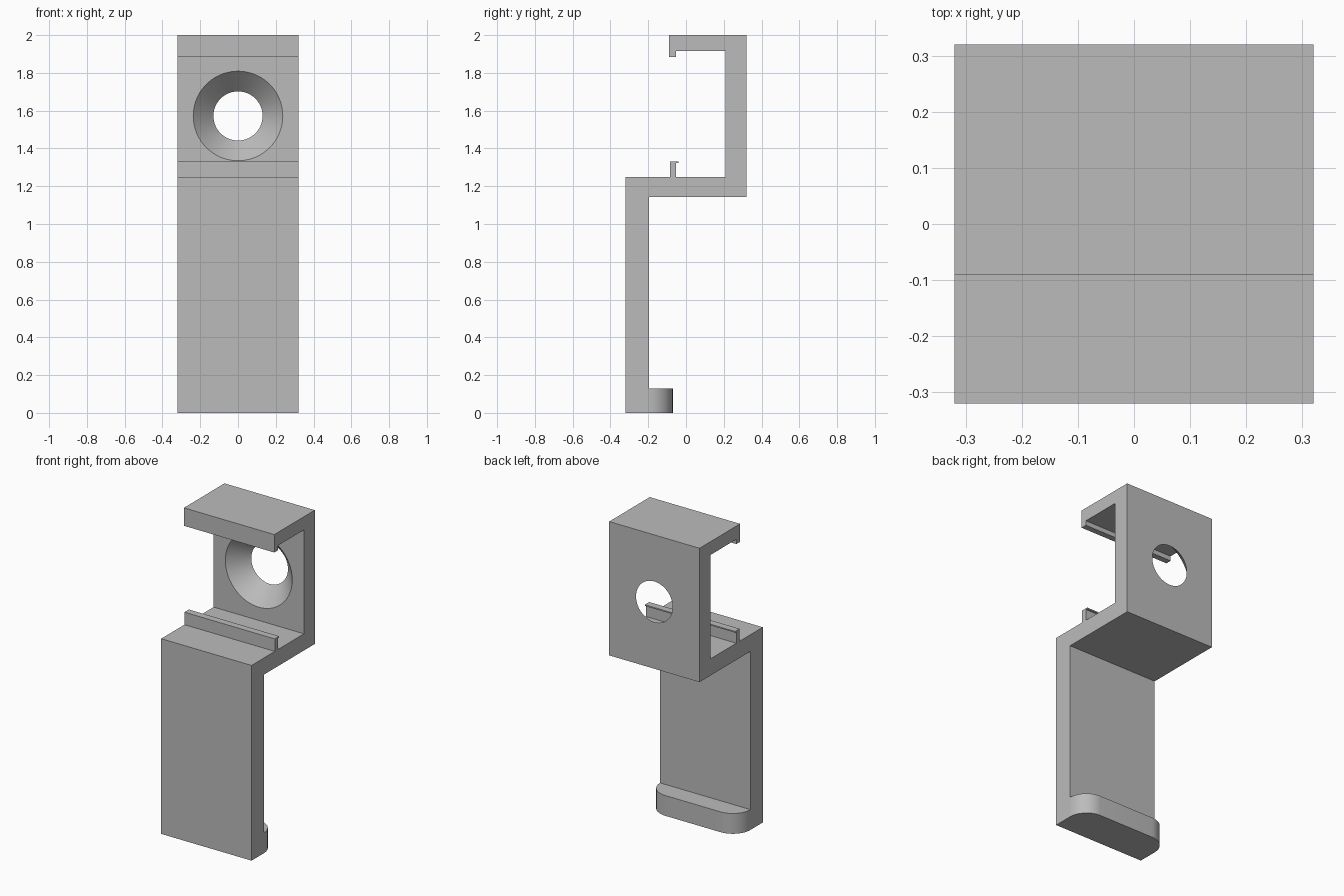
import bpy, bmesh
from math import sin, cos, pi
from mathutils import Matrix, Vector

cube = bpy.data.objects.get("Cube")
if cube:
    bpy.data.objects.remove(cube, do_unlink=True)

HALF_W = 0.32

grey = bpy.data.materials.new("plain grey")
grey.use_nodes = True
grey.diffuse_color = (0.5, 0.5, 0.5, 1)
grey.node_tree.nodes["Principled BSDF"].inputs["Base Color"].default_value = (0.5, 0.5, 0.5, 1)


def finish(name, bm):
    """Turn a bmesh into a named object with outward normals."""
    bmesh.ops.recalc_face_normals(bm, faces=bm.faces)
    mesh = bpy.data.meshes.new(name)
    bm.to_mesh(mesh)
    bm.free()
    mesh.materials.append(grey)
    obj = bpy.data.objects.new(name, mesh)
    bpy.context.collection.objects.link(obj)
    return obj


def extrude_outline(name, points, direction):
    """Sweep a closed outline straight along a direction."""
    bm = bmesh.new()
    face = bm.faces.new([bm.verts.new(p) for p in points])
    swept = bmesh.ops.extrude_face_region(bm, geom=[face])["geom"]
    verts = [g for g in swept if isinstance(g, bmesh.types.BMVert)]
    bmesh.ops.translate(bm, verts=verts, vec=Vector(direction))
    return finish(name, bm)


def activate(obj):
    bpy.ops.object.select_all(action="DESELECT")
    obj.select_set(True)
    bpy.context.view_layer.objects.active = obj


# Bracket side profile (y, z): front plate, shelf with ridge, back wall, top hook
profile = [
    (-0.32, 0), (-0.195, 0), (-0.195, 1.143), (0.32, 1.143), (0.32, 2),
    (-0.09, 2), (-0.09, 1.885), (-0.052, 1.885), (-0.052, 1.915),
    (0.21, 1.915), (0.21, 1.25), (-0.052, 1.25), (-0.052, 1.322),
    (-0.04, 1.322), (-0.04, 1.33), (-0.085, 1.33), (-0.085, 1.25), (-0.32, 1.25),
]
bracket = extrude_outline("bracket", [(-HALF_W, y, z) for y, z in profile], (2 * HALF_W, 0, 0))

# Countersunk screw hole through the back wall
WALL_FRONT, WALL_BACK, WIDE, NARROW, MARGIN = 0.21, 0.32, 0.237, 0.13, 0.05
slope = (WIDE - NARROW) / (WALL_BACK - WALL_FRONT)
bm = bmesh.new()
bmesh.ops.create_cone(
    bm, cap_ends=True, segments=96,
    radius1=WIDE + slope * MARGIN, radius2=NARROW - slope * MARGIN,
    depth=WALL_BACK - WALL_FRONT + 2 * MARGIN,
    matrix=Matrix.Translation((0, (WALL_FRONT + WALL_BACK) / 2, 1.572))
    @ Matrix.Rotation(-pi / 2, 4, "X"))
cutter = finish("screw_hole_cutter", bm)
cutter.hide_render = True

activate(bracket)
cut = bracket.modifiers.new("screw hole", "BOOLEAN")
cut.operation = "DIFFERENCE"
cut.solver = "EXACT"
cut.object = cutter
bpy.ops.object.modifier_apply(modifier=cut.name)
bpy.data.objects.remove(cutter, do_unlink=True)

# Foot lip with rounded rear corners
R, STEPS = 0.125, 16
lip_outline = []
for side in (1, -1):
    arc = [(side * (HALF_W - R + R * cos(a)), -0.195 + R * sin(a), 0)
           for a in (pi / 2 * i / STEPS for i in range(STEPS + 1))]
    lip_outline += arc if side > 0 else arc[::-1]
lip = extrude_outline("foot_lip", lip_outline, (0, 0, 0.13))

for obj in (bracket, lip):
    activate(obj)
    bpy.ops.object.shade_smooth_by_angle(angle=pi / 6)
